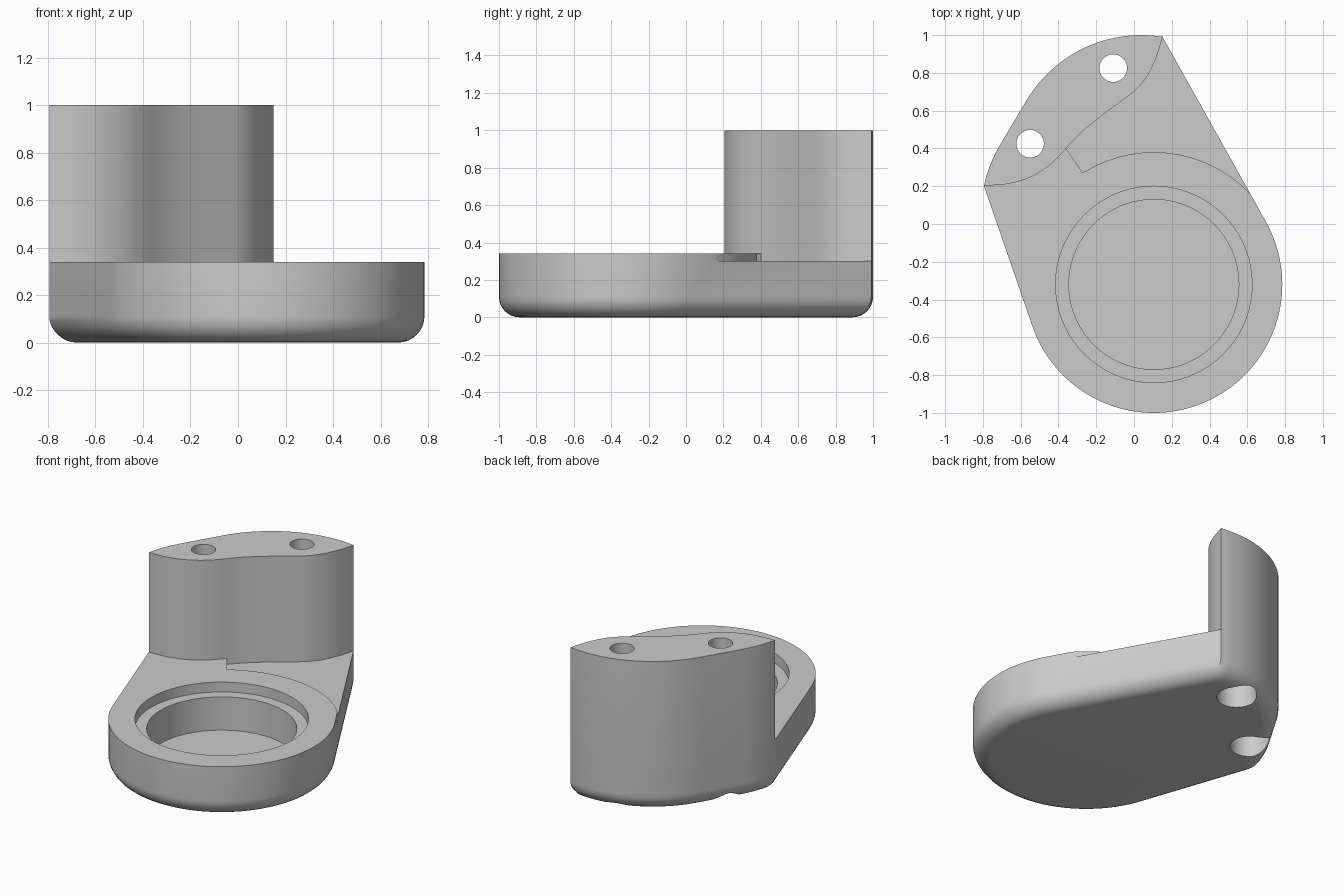
import bpy, bmesh
from math import sin, cos, radians, pi, atan2
from mathutils import Vector
from mathutils.geometry import interpolate_bezier

if "Cube" in bpy.data.objects:
    bpy.data.objects.remove(bpy.data.objects["Cube"])

CUP = (0.105, -0.32)          # centre of the round pocket
HOLES = [(-0.11, 0.825), (-0.55, 0.425)]
DECK, LOW_DECK, HEIGHT, FILLET = 0.34, 0.30, 1.0, 0.11


def arc(centre, r, a0, a1, n):
    angles = [radians(a0 + (a1 - a0) * i / n) for i in range(n + 1)]
    return [Vector((centre[0] + r * cos(a), centre[1] + r * sin(a))) for a in angles]


def bezier(*pts, n=16):
    return [p.xy for p in interpolate_bezier(*[Vector((*p, 0)) for p in pts], n + 1)]


def loft(name, rings):
    """Closed solid from a stack of (outline, z) rings."""
    bm = bmesh.new()
    loops = [[bm.verts.new((p[0], p[1], z)) for p in pts] for pts, z in rings]
    n = len(loops[0])
    for a, b in zip(loops, loops[1:]):
        for i in range(n):
            j = (i + 1) % n
            bm.faces.new((a[i], a[j], b[j], b[i]))
    bm.faces.new(loops[0][::-1])
    bm.faces.new(loops[-1])
    bmesh.ops.recalc_face_normals(bm, faces=bm.faces)
    mesh = bpy.data.meshes.new(name)
    bm.to_mesh(mesh)
    bm.free()
    obj = bpy.data.objects.new(name, mesh)
    bpy.context.collection.objects.link(obj)
    return obj


def prism(name, pts, z0, z1):
    return loft(name, [(pts, z0), (pts, z1)])


def cut(target, cutter):
    mod = target.modifiers.new("cut", 'BOOLEAN')
    mod.operation, mod.solver, mod.object = 'DIFFERENCE', 'EXACT', cutter
    bpy.context.view_layer.objects.active = target
    bpy.ops.object.modifier_apply(modifier=mod.name)
    bpy.data.objects.remove(cutter)


# Convex plan outline: round front, tangent sides, curved back
outline = (arc(CUP, 0.68, -161.35, 29.3, 72) + arc((0.04, 0.29), 0.71, 81, 149, 28)
           + arc((-0.10, 0.054), 0.71, 149, 168, 8))


def inset(pts, d):
    """Move every edge of the convex outline inward by d, along rays from the middle."""
    edges = []
    for a, b in zip(pts, pts[1:] + pts[:1]):
        t = (b - a).normalized()
        normal = Vector((t.y, -t.x))
        edges.append((normal, normal.dot(a) - d))
    result = []
    for p in pts:
        ray = p.normalized()
        reach = min(o / n.dot(ray) for n, o in edges if n.dot(ray) > 1e-6)
        result.append(ray * reach)
    return result


# Full-height body with a rounded bottom edge
rings = []
for i in range(9):
    a = pi / 2 * i / 8
    rings.append((inset(outline, FILLET * (1 - sin(a))), FILLET * (1 - cos(a))))
body = loft("holder_body", rings + [(outline, HEIGHT)])

# Wavy front face of the upright block
wave_left = bezier((-0.79, 0.205), (-0.62, 0.20), (-0.48, 0.25), (-0.36, 0.40))
wave_right = (bezier((-0.36, 0.40), (-0.26, 0.52), (-0.13, 0.60), (0.0, 0.70))
              + bezier((0.0, 0.70), (0.07, 0.76), (0.12, 0.86), (0.15, 0.99))[1:]
              + [Vector((0.19, 1.12))])
front = [(-1, 0.205)] + wave_left + wave_right[1:] + [(1.2, 1.12), (1.2, -1.2), (-1, -1.2)]
cut(body, prism("front_cutter", front, DECK, 1.5))

# Lowered deck between the pocket rim and the upright block
low = arc(CUP, 0.70, 122.4, 36, 32) + [(1.2, 0.3), (1.2, 1.12)] + wave_right[::-1]
cut(body, prism("low_deck_cutter", low, LOW_DECK, DECK + 0.02))

# Stepped round pocket
cut(body, prism("rim_cutter", arc(CUP, 0.52, 0, 355, 71), 0.275, 0.6))
cut(body, prism("pocket_cutter", arc(CUP, 0.45, 0, 355, 71), 0.055, 0.5))

# Screw holes with wide counterbores underneath
for hole in HOLES:
    cut(body, prism("hole_cutter", arc(hole, 0.073, 0, 350, 35), -0.5, 1.5))
    cut(body, prism("counterbore_cutter", arc(hole, 0.12, 0, 350, 35), -0.5, 0.3))

# Single grey material
grey = bpy.data.materials.new("plain_grey")
grey.use_nodes = True
colour = (0.6, 0.6, 0.6, 1)
grey.diffuse_color = colour
grey.node_tree.nodes["Principled BSDF"].inputs["Base Color"].default_value = colour
body.data.materials.clear()
body.data.materials.append(grey)

bpy.ops.object.select_all(action='DESELECT')
body.select_set(True)
bpy.context.view_layer.objects.active = body
bpy.ops.object.shade_smooth_by_angle(angle=radians(30))
